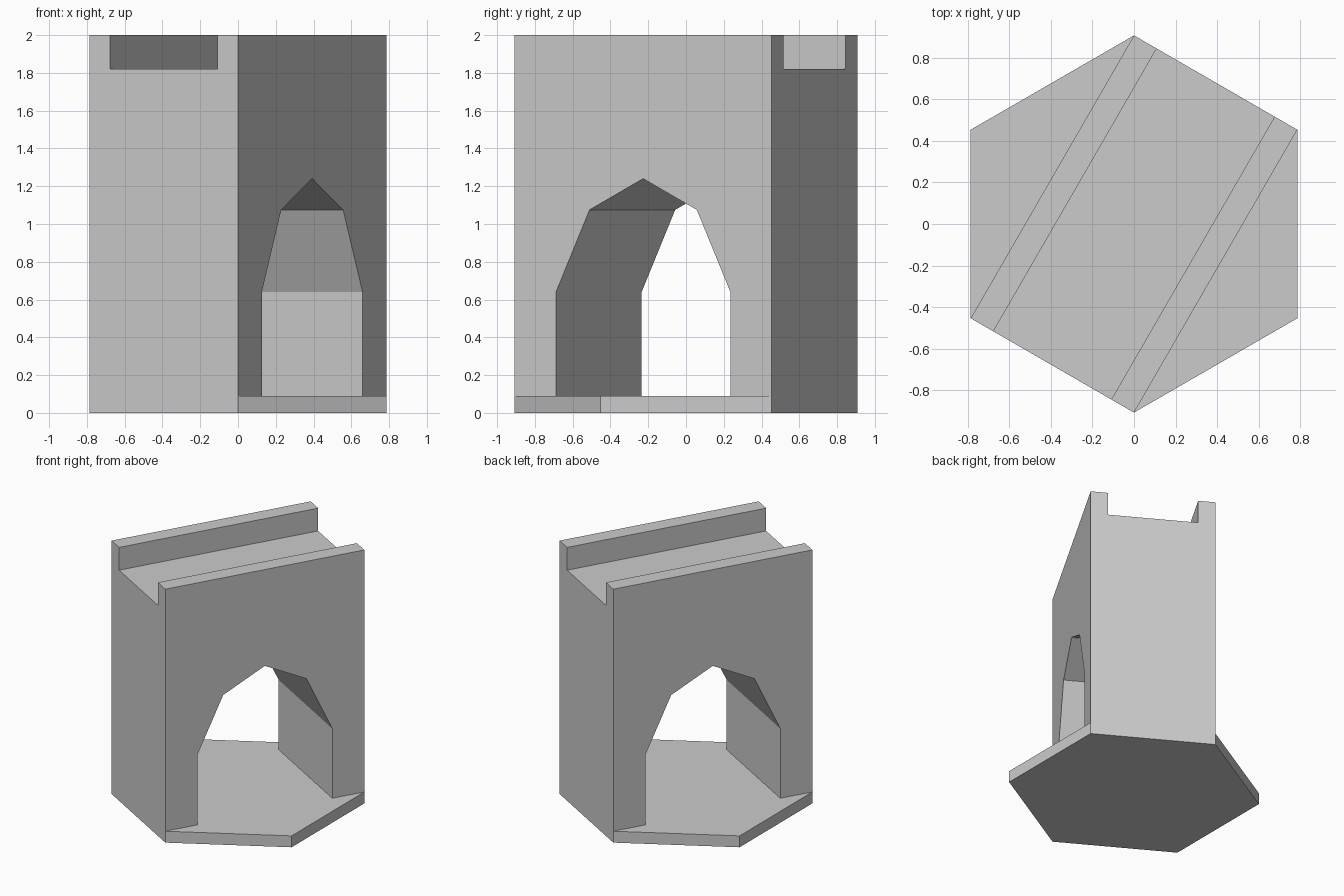
import bpy, bmesh
from math import radians, sin, cos, pi
from mathutils import Matrix, Vector

if "Cube" in bpy.data.objects:
    bpy.data.objects.remove(bpy.data.objects["Cube"])

R = 0.907             # hexagon radius = gate thickness
HALF_L = R * cos(pi / 6)
BASE_H, TOP = 0.09, 2.0
TURN = radians(60)    # gate runs along a pair of hexagon corners


def prism(name, points, direction, turn=0.0):
    """Extrude a closed 3D outline along a vector, then turn it about z."""
    bm = bmesh.new()
    face = bm.faces.new([bm.verts.new(p) for p in points])
    ext = bmesh.ops.extrude_face_region(bm, geom=[face], use_keep_orig=True)
    moved = [g for g in ext["geom"] if isinstance(g, bmesh.types.BMVert)]
    bmesh.ops.translate(bm, verts=moved, vec=Vector(direction))
    bmesh.ops.recalc_face_normals(bm, faces=bm.faces)
    bm.transform(Matrix.Rotation(turn, 4, 'Z'))
    me = bpy.data.meshes.new(name)
    bm.to_mesh(me)
    bm.free()
    ob = bpy.data.objects.new(name, me)
    bpy.context.collection.objects.link(ob)
    return ob


# Hexagonal floor slab
hexagon = [(R * cos(pi / 2 + k * pi / 3), R * sin(pi / 2 + k * pi / 3), 0)
           for k in range(6)]
prism("hex_base", hexagon, (0, 0, BASE_H))

# Thick gate wall with a pointed archway through it
half = [(HALF_L, TOP), (HALF_L, BASE_H), (0.533, BASE_H),
        (0.533, 0.64), (0.328, 1.075)]
outline = half + [(0, 1.24)] + [(-x, z) for x, z in reversed(half)]
gate = prism("gate_wall", [(x, -R / 2, z) for x, z in outline],
             (0, R, 0), TURN)

# Walkway channel along the top, leaving two parapets
w = R / 2 - 0.126
channel = [(-1, -w, 1.82), (-1, w, 1.82), (-1, w, 2.2), (-1, -w, 2.2)]
cutter = prism("walkway_cutter", channel, (2, 0, 0), TURN)
cutter.hide_render = True
cutter.hide_set(True)
mod = gate.modifiers.new("walkway", 'BOOLEAN')
mod.operation = 'DIFFERENCE'
mod.solver = 'EXACT'
mod.object = cutter
